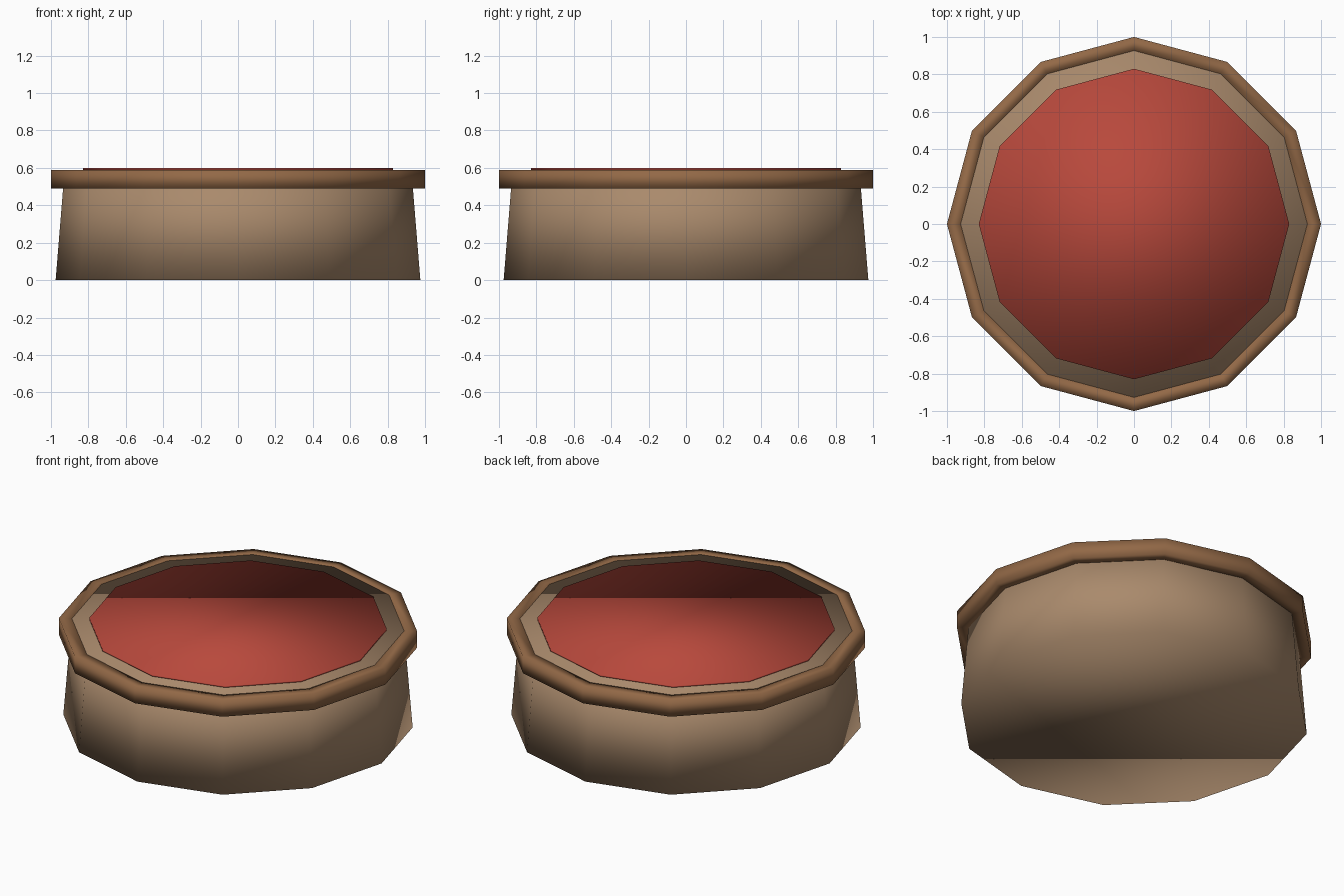
import bpy, bmesh, math

if "Cube" in bpy.data.objects:
    bpy.data.objects.remove(bpy.data.objects["Cube"])

SIDES = 12


def material(name, rgb):
    mat = bpy.data.materials.new(name)
    mat.diffuse_color = (*rgb, 1.0)
    mat.use_nodes = True
    mat.node_tree.nodes["Principled BSDF"].inputs["Base Color"].default_value = mat.diffuse_color
    return mat


def lathe(name, profile, mat, ring=False):
    """Turn (radius, z) points around z; ring=True closes the profile, otherwise the ends are capped."""
    bm = bmesh.new()
    loops = []
    for r, z in profile:
        angles = [2 * math.pi * i / SIDES for i in range(SIDES)]
        loops.append([bm.verts.new((r * math.cos(a), r * math.sin(a), z)) for a in angles])
    pairs = list(zip(loops, loops[1:]))
    if ring:
        pairs.append((loops[-1], loops[0]))
    else:
        bm.faces.new(loops[0][::-1])
        bm.faces.new(loops[-1])
    for low, high in pairs:
        for i in range(SIDES):
            j = (i + 1) % SIDES
            bm.faces.new((low[i], low[j], high[j], high[i]))
    bmesh.ops.recalc_face_normals(bm, faces=bm.faces)
    for f in bm.faces:
        f.smooth = True
    mesh = bpy.data.meshes.new(name)
    bm.to_mesh(mesh)
    bm.free()
    mesh.materials.append(mat)
    obj = bpy.data.objects.new(name, mesh)
    bpy.context.collection.objects.link(obj)
    return obj


tan = material("tan", (0.40, 0.254, 0.15))
brown = material("brown", (0.29, 0.14, 0.062))
red = material("red", (0.48, 0.066, 0.045))

# Tapered tub
lathe("body", [(0.975, 0.0), (0.927, 0.59)], tan)
# Band around the top edge, flush with the body top
lathe("rim", [(0.927, 0.49), (1.0, 0.49), (1.0, 0.59), (0.927, 0.59)], brown, ring=True)
# Thin disc on top
lathe("top_disc", [(0.83, 0.59), (0.83, 0.599)], red)
